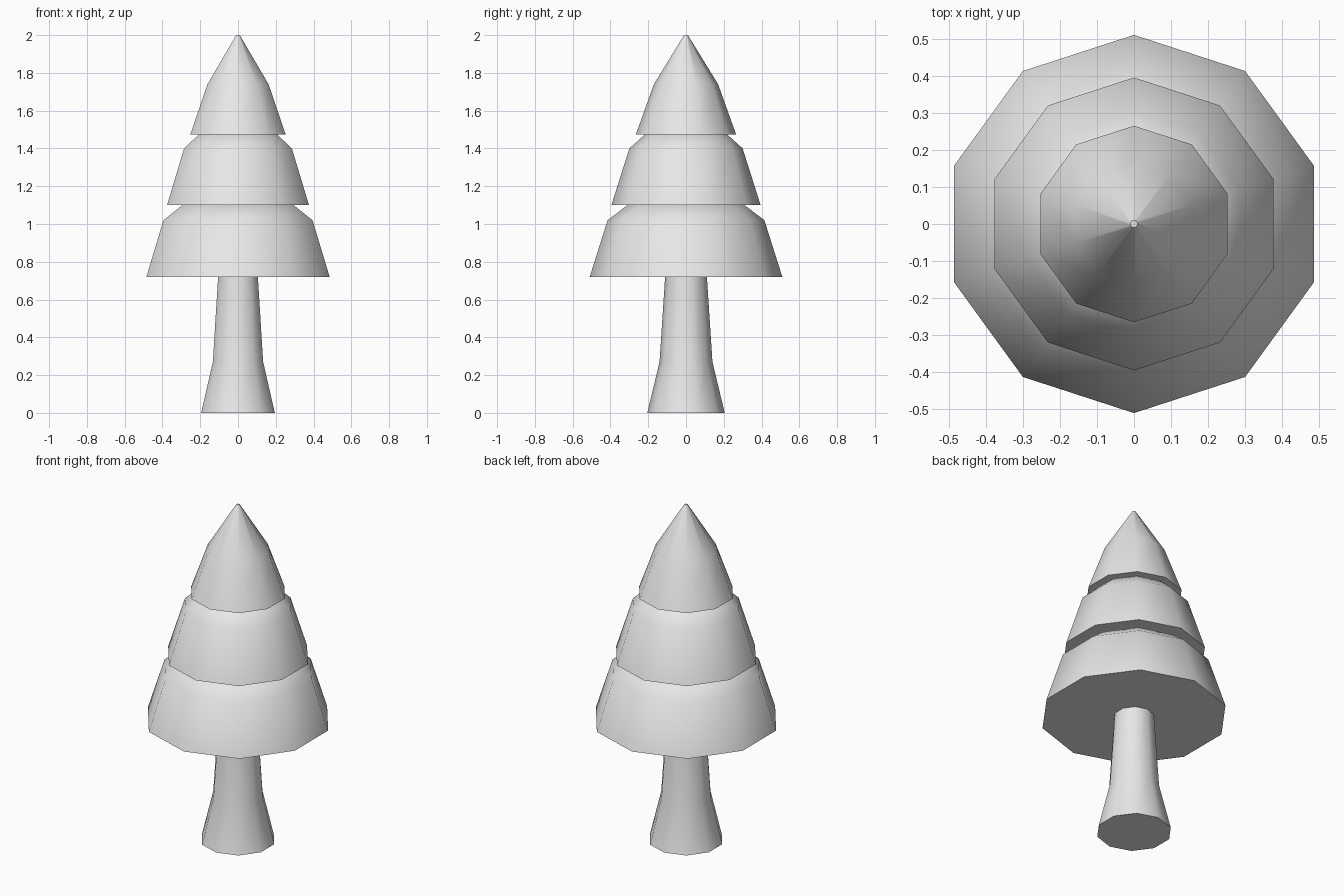
import bpy
import bmesh
from math import sin, cos, pi, radians

if "Cube" in bpy.data.objects:
    bpy.data.objects.remove(bpy.data.objects["Cube"], do_unlink=True)

SIDES = 10

grey = bpy.data.materials.new("plain_grey")
grey.use_nodes = True
colour = (0.8, 0.8, 0.8, 1)
grey.diffuse_color = colour
grey.node_tree.nodes["Principled BSDF"].inputs["Base Color"].default_value = colour


def lathe(name, profile):
    """Closed ten-sided solid from (radius, height) pairs, corners on the y axis."""
    bm = bmesh.new()
    rings = []
    for radius, z in profile:
        angles = [pi / 2 + 2 * pi * i / SIDES for i in range(SIDES)]
        rings.append([bm.verts.new((radius * cos(a), radius * sin(a), z)) for a in angles])
    for low, high in zip(rings, rings[1:]):
        for i in range(SIDES):
            j = (i + 1) % SIDES
            bm.faces.new((low[i], low[j], high[j], high[i]))
    bm.faces.new(rings[0][::-1])
    bm.faces.new(rings[-1])
    mesh = bpy.data.meshes.new(name)
    bm.to_mesh(mesh)
    bm.free()
    mesh.materials.append(grey)
    obj = bpy.data.objects.new(name, mesh)
    bpy.context.collection.objects.link(obj)
    bpy.ops.object.select_all(action="DESELECT")
    obj.select_set(True)
    bpy.context.view_layer.objects.active = obj
    bpy.ops.object.shade_smooth_by_angle(angle=radians(45))
    return obj


# Flared trunk
lathe("trunk", [(0.205, 0), (0.14, 0.27), (0.11, 0.73)])

# Three stacked tiers of foliage, each tucked into the one above
lathe("lower_foliage", [(0.51, 0.72), (0.415, 1.02), (0.29, 1.115)])
lathe("middle_foliage", [(0.395, 1.1), (0.30, 1.4), (0.20, 1.49)])
lathe("top_foliage", [(0.265, 1.475), (0.17, 1.74), (0.01, 2.0)])
